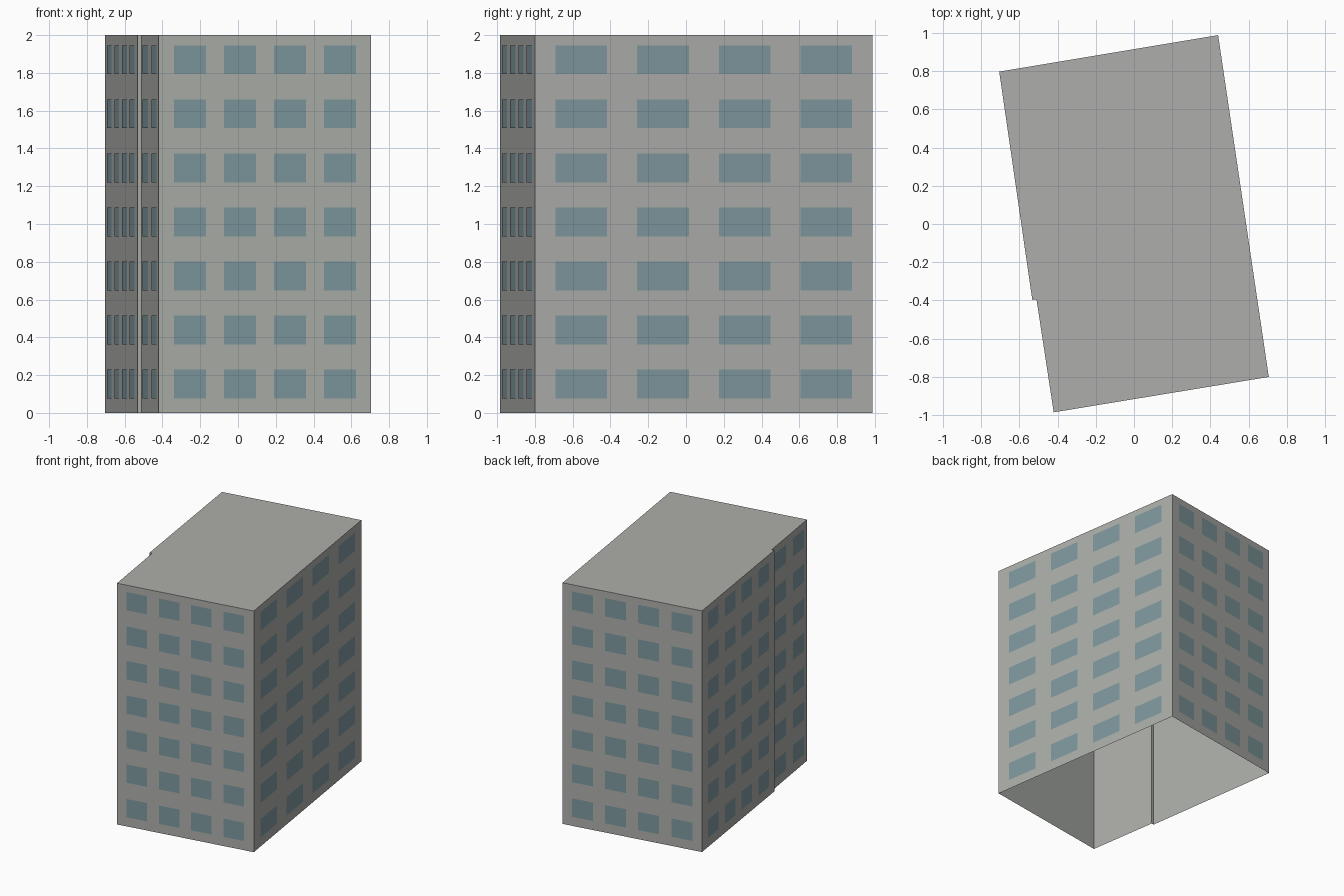
import bpy
import bmesh
from mathutils import Vector

default = bpy.data.objects.get("Cube")
if default:
    bpy.data.objects.remove(default, do_unlink=True)


def make_material(name, rgb):
    mat = bpy.data.materials.new(name)
    mat.use_nodes = True
    colour = (*rgb, 1.0)
    mat.diffuse_color = colour
    bsdf = mat.node_tree.nodes["Principled BSDF"]
    bsdf.inputs["Base Color"].default_value = colour
    return mat


def make_object(name, bm, mat):
    mesh = bpy.data.meshes.new(name)
    bm.to_mesh(mesh)
    bm.free()
    mesh.materials.append(mat)
    obj = bpy.data.objects.new(name, mesh)
    bpy.context.collection.objects.link(obj)
    return obj


concrete = make_material("warm grey concrete", (0.42, 0.43, 0.405))
glass = make_material("blue grey glass", (0.21, 0.315, 0.345))

HEIGHT = 2.0
UP = Vector((0, 0, 1))

# Footprint corners, counter-clockwise from above
back_right = Vector((-0.705, 0.797, 0))
step_outer = Vector((-0.532, -0.397, 0))
step_inner = Vector((-0.51, -0.394, 0))
front_right = Vector((-0.42, -0.985, 0))
front_left = Vector((0.705, -0.80, 0))
back_left = Vector((0.44, 0.988, 0))
footprint = [back_right, step_outer, step_inner, front_right, front_left, back_left]

# Building shell: walls and flat roof, open underneath
bm = bmesh.new()
base = [bm.verts.new(p) for p in footprint]
top = [bm.verts.new(p + UP * HEIGHT) for p in footprint]
for i in range(len(base)):
    j = (i + 1) % len(base)
    bm.faces.new((base[i], base[j], top[j], top[i]))
bm.faces.new(top)
make_object("building_shell", bm, concrete)


# Window panes: a regular grid laid just proud of each wall
def add_windows(name, start, end, columns, margin, width, rows=7):
    along = end - start
    outward = along.cross(UP).normalized() * 0.003
    pitch = (1 - 2 * margin - width) / (columns - 1)
    bm = bmesh.new()
    for row in range(rows):
        low = UP * (0.077 + 0.286 * row)
        high = low + UP * 0.152
        for col in range(columns):
            a = start + along * (margin + pitch * col) + outward
            b = a + along * width
            bm.faces.new([bm.verts.new(p) for p in (a + low, b + low, b + high, a + high)])
    make_object(name, bm, glass)


add_windows("front_windows", front_right, front_left, 4, 0.071, 0.151)
add_windows("left_windows", front_left, back_left, 4, 0.061, 0.153)
add_windows("back_windows", back_left, back_right, 4, 0.068, 0.151)
add_windows("right_rear_windows", back_right, step_outer, 4, 0.078, 0.145)
add_windows("right_front_windows", step_inner, front_right, 2, 0.09, 0.31)
